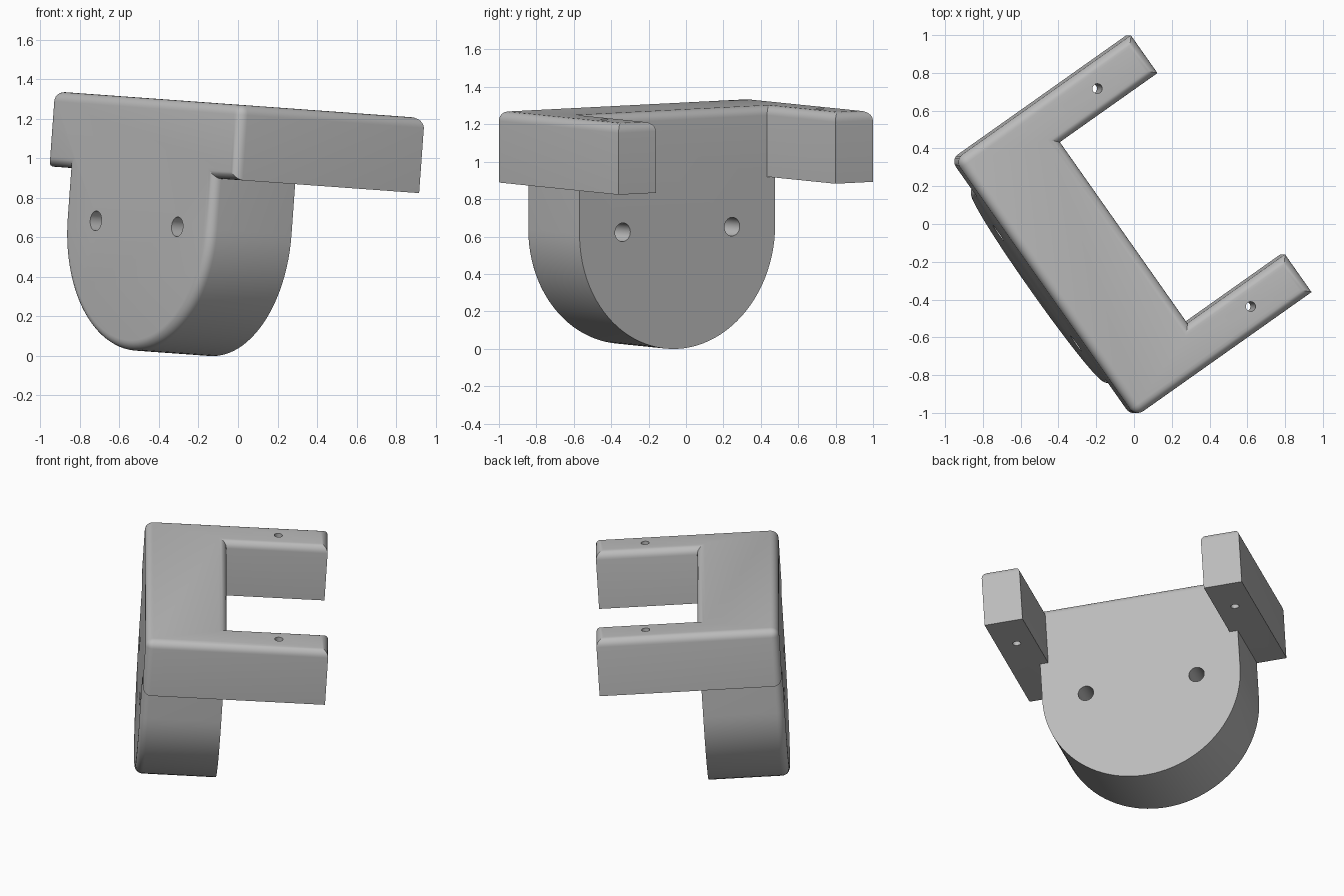
import bpy
import bmesh
import math
from mathutils import Matrix, Vector

cube = bpy.data.objects.get("Cube")
if cube:
    bpy.data.objects.remove(cube, do_unlink=True)

FRONT, INNER, END = -0.59, -0.08, 0.554   # depth stations along the arms
HALF, GAP, TOP = 0.832, 0.587, 0.19       # half width, half opening, half arm height
R, CENTRE = 0.64, -0.448                  # rounded plate radius and centre height
FILLET, ARC = 0.05, 48

# Whole bracket is turned about z, then tipped slightly about y
PLACE = (Matrix.Translation((0, 0, 1.08))
         @ Matrix.Rotation(math.radians(4.13), 4, 'Y')
         @ Matrix.Rotation(math.radians(35.2), 4, 'Z'))

grey = bpy.data.materials.new("plain grey")
grey.use_nodes = True
COLOUR = (0.5, 0.5, 0.5, 1)
grey.diffuse_color = COLOUR
grey.node_tree.nodes["Principled BSDF"].inputs["Base Color"].default_value = COLOUR


def finish(bm, name):
    bmesh.ops.recalc_face_normals(bm, faces=bm.faces)
    mesh = bpy.data.meshes.new(name)
    bm.to_mesh(mesh)
    bm.free()
    obj = bpy.data.objects.new(name, mesh)
    bpy.context.collection.objects.link(obj)
    mesh.materials.append(grey)
    obj.matrix_world = PLACE
    return obj


def make_body():
    bm = bmesh.new()
    # Rounded plate outline below the arms, from +y side round to -y side
    arc = [(R * math.cos(math.pi * i / ARC), CENTRE - R * math.sin(math.pi * i / ARC))
           for i in range(ARC + 1)]
    lower = [(R, -TOP)] + arc + [(-R, -TOP)]
    centre = [(-GAP, -TOP), (-GAP, TOP), (GAP, TOP), (GAP, -TOP)] + lower
    outline = [(-HALF, -TOP), (-HALF, TOP), (-GAP, TOP), (GAP, TOP),
               (HALF, TOP), (HALF, -TOP)] + lower
    verts = {}

    def vert(u, p):
        key = (u, round(p[0], 5), round(p[1], 5))
        if key not in verts:
            verts[key] = bm.verts.new((u, p[0], p[1]))
        return verts[key]

    def face(points):
        return bm.faces.new([vert(u, p) for u, p in points])

    # Front face, rim and back of the plate
    face([(FRONT, p) for p in outline])
    for a, b in zip(outline, outline[1:] + outline[:1]):
        face([(FRONT, a), (FRONT, b), (INNER, b), (INNER, a)])
    face([(INNER, p) for p in centre])

    # Two arms
    for s in (-1, 1):
        ring = [(s * GAP, -TOP), (s * R, -TOP), (s * HALF, -TOP),
                (s * HALF, TOP), (s * GAP, TOP)]
        for a, b in zip(ring, ring[1:] + ring[:1]):
            face([(INNER, a), (INNER, b), (END, b), (END, a)])
        face([(END, p) for p in ring])

    bmesh.ops.recalc_face_normals(bm, faces=bm.faces)
    bmesh.ops.dissolve_limit(bm, angle_limit=math.radians(1),
                             verts=bm.verts, edges=bm.edges)
    # Fillet every edge of the top face and of the front face
    rounded = [e for e in bm.edges
               if all(abs(v.co.z - TOP) < 1e-4 for v in e.verts)
               or all(abs(v.co.x - FRONT) < 1e-4 for v in e.verts)]
    bmesh.ops.bevel(bm, geom=rounded, offset=FILLET, segments=6, profile=0.5,
                    affect='EDGES', clamp_overlap=False)
    return finish(bm, "bracket_body")


def make_cutters():
    bm = bmesh.new()
    for s in (-1, 1):
        # Screw holes through the plate
        bmesh.ops.create_cone(
            bm, cap_ends=True, segments=32, radius1=0.05, radius2=0.05, depth=1,
            matrix=Matrix.Translation((-0.33, s * 0.358, CENTRE))
            @ Matrix.Rotation(math.pi / 2, 4, 'Y'))
        # Pin holes through the arms
        bmesh.ops.create_cone(
            bm, cap_ends=True, segments=24, radius1=0.026, radius2=0.026, depth=1,
            matrix=Matrix.Translation((0.243, s * 0.706, 0)))
    return finish(bm, "hole_cutters")


body = make_body()
cutters = make_cutters()
cutters.hide_render = True
mod = body.modifiers.new("holes", 'BOOLEAN')
mod.operation = 'DIFFERENCE'
mod.solver = 'EXACT'
mod.object = cutters

bpy.ops.object.select_all(action='DESELECT')
body.select_set(True)
bpy.context.view_layer.objects.active = body
bpy.context.view_layer.update()
bpy.ops.object.modifier_apply(modifier=mod.name)
bpy.data.objects.remove(cutters, do_unlink=True)
bpy.ops.object.shade_smooth_by_angle(angle=math.radians(30))
